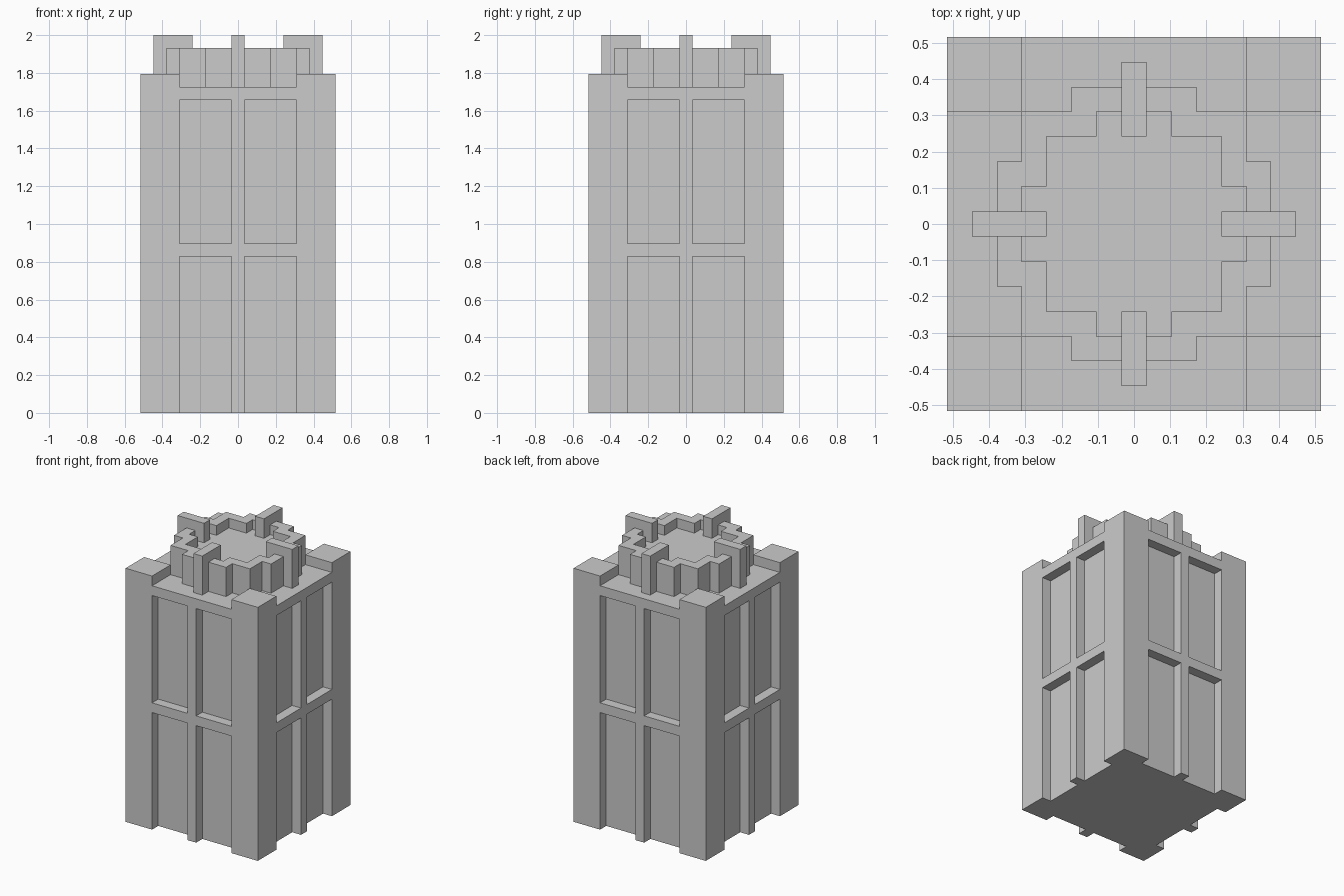
import bpy, bmesh
from math import radians
from mathutils import Matrix, Vector

if "Cube" in bpy.data.objects:
    bpy.data.objects.remove(bpy.data.objects["Cube"])

U = 2 / 29  # the whole tower sits on a 29-step height grid


def make(name, bm):
    bmesh.ops.recalc_face_normals(bm, faces=bm.faces)
    bmesh.ops.scale(bm, vec=(U, U, U), verts=bm.verts)
    me = bpy.data.meshes.new(name)
    bm.to_mesh(me)
    bm.free()
    ob = bpy.data.objects.new(name, me)
    bpy.context.collection.objects.link(ob)
    return ob


def add_box(bm, lo, hi, turn=0):
    lo, hi = Vector(lo), Vector(hi)
    m = (Matrix.Rotation(radians(90 * turn), 4, 'Z')
         @ Matrix.Translation((lo + hi) / 2)
         @ Matrix.Diagonal((*(hi - lo), 1)))
    bmesh.ops.create_cube(bm, size=1, matrix=m)


def prism(name, quarter, z0, z1):
    """Extrude an outline given as one quarter, repeated four times."""
    bm = bmesh.new()
    pts = [Matrix.Rotation(radians(90 * k), 3, 'Z') @ Vector((x, y, z0))
           for k in range(4) for x, y in quarter]
    face = bm.faces.new([bm.verts.new(p) for p in pts])
    ext = bmesh.ops.extrude_face_region(bm, geom=[face])
    top = [v for v in ext['geom'] if isinstance(v, bmesh.types.BMVert)]
    bmesh.ops.translate(bm, vec=(0, 0, z1 - z0), verts=top)
    return make(name, bm)


def cut(target, cutter):
    mod = target.modifiers.new("cut", 'BOOLEAN')
    mod.operation, mod.solver, mod.object = 'DIFFERENCE', 'EXACT', cutter
    bpy.context.view_layer.objects.active = target
    bpy.ops.object.modifier_apply(modifier=mod.name)
    bpy.data.objects.remove(cutter)


# Tower body with four recessed panels per side
bm = bmesh.new()
add_box(bm, (-7.5, -7.5, 0), (7.5, 7.5, 25))
body = make("tower_body", bm)

bm = bmesh.new()
for turn in range(4):
    for x0, x1 in ((-4.5, -0.5), (0.5, 4.5)):
        for z0, z1 in ((-1, 12), (13, 24)):
            add_box(bm, (x0, -8.5, z0), (x1, -6.5, z1), turn)
cut(body, make("panel_cutter", bm))

# Raised caps on the corner piers
bm = bmesh.new()
for turn in range(4):
    add_box(bm, (4.5, 4.5, 25), (7.5, 7.5, 26), turn)
make("corner_caps", bm)

# Stepped crown with a sunken roof floor
crown = prism("crown_wall", [(5.5, -2.5), (5.5, 2.5), (4.5, 2.5),
                             (4.5, 4.5), (2.5, 4.5)], 25, 28)
cut(crown, prism("roof_cutter", [(4.5, -1.5), (4.5, 1.5), (3.5, 1.5),
                                 (3.5, 3.5), (1.5, 3.5)], 27, 29))

# Fins straddling the crown wall
bm = bmesh.new()
for turn in range(4):
    add_box(bm, (3.5, -0.5, 25), (6.5, 0.5, 29), turn)
make("crown_fins", bm)
